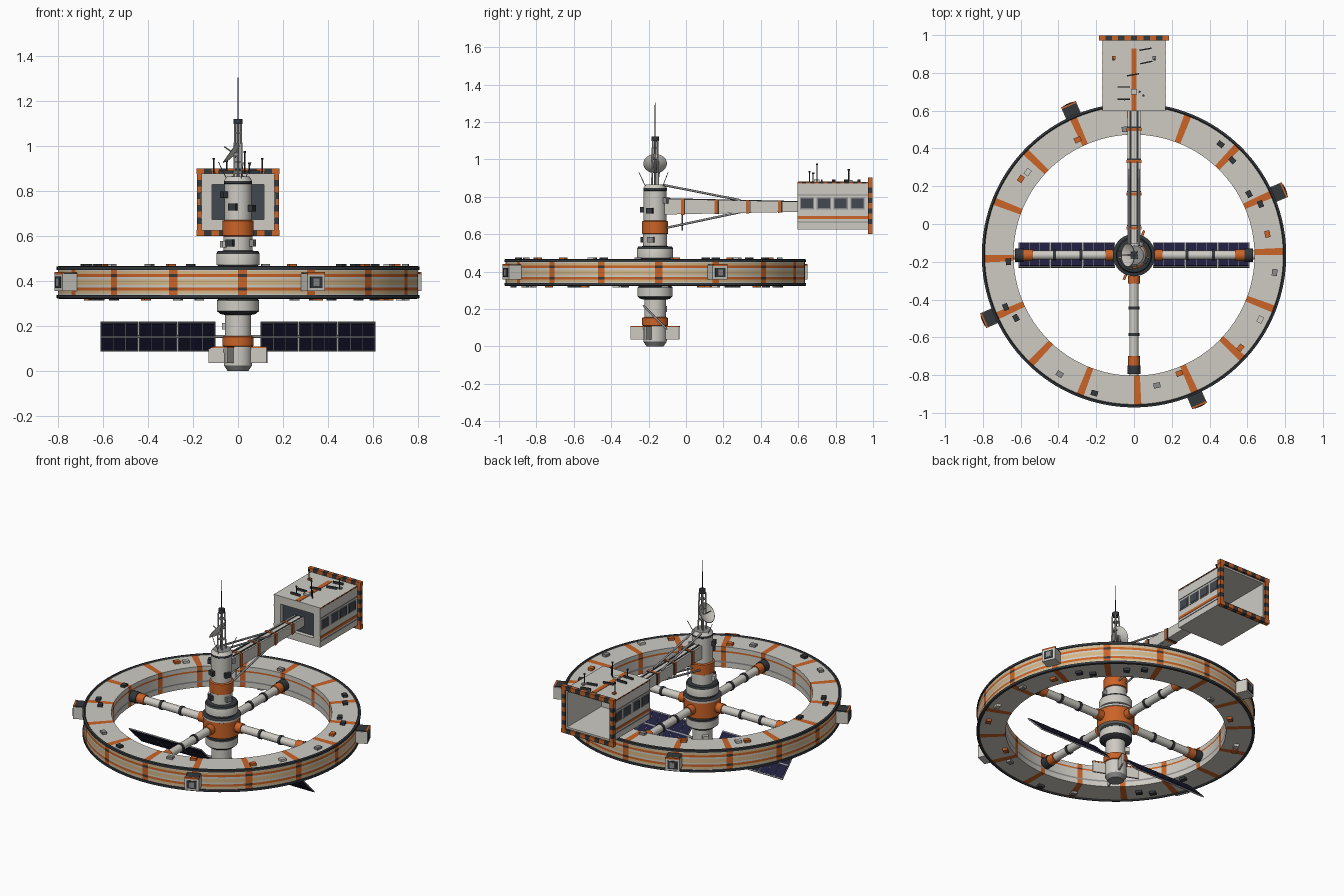
import bpy, bmesh, math
from mathutils import Matrix, Vector

if "Cube" in bpy.data.objects:
    bpy.data.objects.remove(bpy.data.objects["Cube"])

COLOURS = [("hull_white", (.62, .60, .55)), ("safety_orange", (.60, .125, .02)),
           ("charcoal", (.035, .04, .045)), ("pale_tan", (.66, .47, .24)),
           ("metal_grey", (.27, .27, .27)), ("solar_navy", (.014, .014, .05)),
           ("window_slate", (.055, .065, .08))]
W, O, D, T, G, N, S = range(len(COLOURS))
MATS = []
for name, rgb in COLOURS:
    m = bpy.data.materials.new(name)
    m.use_nodes = True
    m.diffuse_color = (*rgb, 1)
    m.node_tree.nodes["Principled BSDF"].inputs["Base Color"].default_value = (*rgb, 1)
    MATS.append(m)

CY = -.165                                  # station axis
AXIS = Matrix.Translation((0, CY, 0))
made = []


def turn(deg, axis='Z'):
    return Matrix.Rotation(math.radians(deg), 4, axis)


class Part:
    """Collects primitives into one named mesh."""
    def __init__(self):
        self.bm = bmesh.new()

    def paint(self, verts, mat):
        for f in {f for v in verts for f in v.link_faces}:
            f.material_index = mat

    def box(self, mat, centre, size, xf=Matrix()):
        m = xf @ Matrix.Translation(centre) @ Matrix.Diagonal((*size, 1))
        self.paint(bmesh.ops.create_cube(self.bm, size=1, matrix=m)["verts"], mat)

    def rod(self, mat, a, b, r, r2=None, segs=12):
        a, b = Vector(a), Vector(b)
        m = Matrix.Translation((a + b) / 2) @ (b - a).to_track_quat('Z', 'Y').to_matrix().to_4x4()
        out = bmesh.ops.create_cone(self.bm, cap_ends=True, segments=segs, radius1=r,
                                    radius2=r if r2 is None else r2, depth=(b - a).length, matrix=m)
        self.paint(out["verts"], mat)

    def lathe(self, profile, segs=32, closed=False, rule=lambda i, mat: mat):
        """profile rows are (radius, z, material of the band that follows)"""
        rings = [[self.bm.verts.new((r * math.cos(math.tau * i / segs),
                                     r * math.sin(math.tau * i / segs), z))
                  for i in range(segs)] for r, z, _ in profile]
        n = len(rings)
        for j in range(n if closed else n - 1):
            p, q = rings[j], rings[(j + 1) % n]
            for i in range(segs):
                k = (i + 1) % segs
                f = self.bm.faces.new((p[i], p[k], q[k], q[i]))
                f.material_index = rule(i, profile[j][2])
        if not closed:
            for ring, row in ((rings[0], profile[0]), (rings[-1], profile[-1])):
                self.bm.faces.new(ring).material_index = row[2]

    def done(self, name, xf=Matrix()):
        self.bm.transform(xf)
        bmesh.ops.recalc_face_normals(self.bm, faces=self.bm.faces)
        used = sorted({f.material_index for f in self.bm.faces})
        for f in self.bm.faces:
            f.material_index = used.index(f.material_index)
        me = bpy.data.meshes.new(name)
        self.bm.to_mesh(me)
        self.bm.free()
        for i in used:
            me.materials.append(MATS[i])
        ob = bpy.data.objects.new(name, me)
        bpy.context.collection.objects.link(ob)
        made.append(ob)


# Habitat ring: striped outer wall, dark rims, a marker every eighth segment
RZ = .395
wall = [(.056, W), (.05, T), (.037, O), (.023, W), (.012, T),
        (-.012, W), (-.023, O), (-.037, T), (-.05, W)]
ring = [(.638, .066, W), (.79, .066, D), (.795, .073, D), (.806, .07, D), (.806, .056, D)]
ring += [(.8, z, m) for z, m in wall]
ring += [(.8, -.056, D), (.806, -.056, D), (.806, -.07, D), (.795, -.073, D), (.79, -.066, W),
         (.638, -.066, W), (.638, -.035, G), (.638, -.025, W), (.638, .03, O), (.638, .04, W)]
marker = {W: O, T: O, O: D}
p = Part()
p.lathe(ring, 128, True, lambda i, m: marker.get(m, m) if i % 8 == 0 else m)
p.done("habitat_ring", AXIS @ Matrix.Translation((0, 0, RZ)))

# Small equipment boxes on both ring faces: angle, radius, colour
KIT = [(52, .745, D), (44, .724, D), (28, .69, D), (22, .722, D), (9, .715, O), (-7, .75, G),
       (-27, .75, W), (-41, .747, O), (-69, .67, O), (-80, .7, G), (-106, .76, D), (-122, .743, G),
       (208, .708, D), (202, .733, D), (183, .666, D), (146, .722, O), (142, .714, W),
       (116, .68, O), (94, .668, G)]
p = Part()
for a, r, mat in KIT:
    p.box(mat, (r, 0, RZ + .07), (.028, .036, .022), turn(a))
    p.box(mat, (r, 0, RZ - .07), (.028, .036, .022), turn(a + 11))
p.done("ring_equipment", AXIS)

# Four docking pods on the outer wall
p = Part()
for k in range(4):
    t = turn(23.5 + 90 * k)
    p.box(W, (.83, 0, RZ), (.08, .085, .075), t)
    p.box(D, (.83, 0, RZ + .04), (.076, .08, .008), t)
    p.box(O, (.866, 0, RZ + .04), (.01, .085, .01), t)
    p.box(D, (.871, 0, RZ), (.006, .058, .05), t)
    p.box(G, (.873, 0, RZ), (.006, .03, .034), t)
p.done("docking_pods", AXIS)

# Spokes
p = Part()
for k in range(4):
    d = turn(90 * k).to_3x3() @ Vector((1, 0, 0))
    for a, b, r, mat in [(.08, .65, .024, W), (.11, .15, .031, O), (.272, .288, .029, D),
                         (.412, .428, .029, D), (.535, .585, .031, O), (.585, .63, .035, D)]:
        p.rod(mat, d * a + Vector((0, 0, RZ)), d * b + Vector((0, 0, RZ)), r, segs=20)
p.done("spokes", AXIS)

# Central column, bottom to top
p = Part()
p.lathe([(.045, 0, G), (.062, .025, W), (.064, .11, O), (.07, .113, O), (.07, .152, O),
         (.058, .157, W), (.058, .25, D), (.08, .255, D), (.094, .268, W), (.094, .315, D),
         (.088, .32, D), (.088, .335, W), (.108, .34, O), (.108, .44, W), (.112, .442, W),
         (.112, .455, D), (.088, .46, D), (.088, .47, W), (.096, .473, W), (.096, .522, D),
         (.09, .534, D), (.064, .536, W), (.064, .6, O), (.07, .603, O), (.07, .668, O),
         (.061, .672, W), (.061, .832, D), (.063, .834, D), (.063, .846, W), (.05, .866, G)], 40)
p.done("central_column", AXIS)

# Boxes, whiskers and small fittings on the column
p = Part()
for a, z, mat in [(205, .785, D), (-25, .725, D), (-110, .73, D), (-20, .57, G),
                  (200, .565, W), (-120, .57, D), (140, .2, W), (60, .78, G)]:
    p.box(mat, (.066, 0, z), (.026, .036, .03), turn(a))
for a in (50, 165, 285):
    v = turn(a).to_3x3() @ Vector((1, 0, 0))
    p.rod(G, v * .05 + Vector((0, 0, .85)), v * .09 + Vector((0, 0, .93)), .002, segs=6)
p.done("column_fittings", AXIS)

# Stabiliser fins with orange top edges
p = Part()
for k in range(4):
    t = turn(67.5 + 90 * k)
    p.box(W, (.095, 0, .07), (.09, .01, .066), t)
    p.box(O, (.095, 0, .106), (.092, .013, .007), t)
p.done("stabiliser_fins", AXIS)

# Solar wings, tilted
for side, name in ((1, "left_solar_wing"), (-1, "right_solar_wing")):
    p = Part()
    p.rod(G, (side * .04, 0, 0), (side * .61, 0, 0), .007)
    for k in range(3):
        x = side * (.185 + .171 * k)
        p.box(G, (x, 0, 0), (.168, .182, .007))
        for c in range(3):
            for row in (-1, 1):
                p.box(N, (x + (c - 1) * .054, row * .044, 0), (.051, .08, .011))
    p.done(name, Matrix.Translation((0, CY, .155)) @ turn(-45, 'X'))

# Lattice mast with aerial
p = Part()
for sx in (-1, 1):
    for sy in (-1, 1):
        p.rod(W, (sx * .017, sy * .017, .86), (sx * .013, sy * .013, 1.1), .0045, segs=8)
for z in (.93, 1.0, 1.06):
    p.box(G, (0, 0, z), (.034, .034, .005))
p.rod(G, (0, 0, .86), (0, 0, 1.1), .006, segs=8)
p.rod(D, (0, 0, 1.098), (0, 0, 1.122), .02, segs=16)
p.rod(D, (0, 0, 1.12), (0, 0, 1.305), .003, .002, segs=8)
p.done("mast", AXIS)

# Dish
p = Part()
p.lathe([(.004, -.018, W), (.035, -.012, W), (.063, .004, G), (.06, .006, W),
         (.033, -.008, W), (.004, -.013, W)], 32)
p.rod(G, (0, 0, -.014), (0, 0, .04), .003, segs=8)
p.rod(G, (0, 0, -.03), (0, 0, -.014), .012, segs=12)
p.done("dish", Matrix.Translation((-.028, CY, .975)) @ turn(-55, 'Y'))

# Boom to the hangar, tapering away from the column
BZ = .747
p = Part()
p.box(W, (0, .25, BZ), (.068, .76, .08))
for sx in (-1, 1):
    p.box(D, (sx * .018, .25, BZ + .041), (.009, .74, .006))
for y in (-.02, .16, .33, .5):
    p.box(O, (0, y, BZ), (.078, .016, .088))
    p.box(D, (0, y + .012, BZ), (.075, .007, .085))
for v in p.bm.verts:
    v.co.z = BZ + (v.co.z - BZ) * (1.04 - .5 * (v.co.y + .11))
p.done("hangar_boom")

p = Part()
for sx in (-.026, .026):
    p.rod(G, (sx, CY + .05, .862), (sx, .29, .782), .006)
    p.rod(G, (sx, CY + .05, .632), (sx, .31, .722), .006)
p.rod(G, (0, -.02, .62), (0, -.02, .72), .004, segs=8)
p.done("boom_struts")

# Hangar: five walls, open at the rear
HZ, Y0, Y1 = .752, .597, .985
YM, YL = (Y0 + Y1) / 2, Y1 - Y0
p = Part()
for s in (-1, 1):
    p.box(W, (0, YM, HZ + s * .12), (.326, YL, .014))
    p.box(W, (s * .156, YM, HZ), (.014, YL, .24))
    p.box(W, (s * .136, Y0 + .015, HZ), (.04, .03, .24))
    p.box(W, (0, Y0 + .015, HZ + s * .1), (.3, .03, .046))
p.box(S, (0, Y0 + .03, HZ), (.3, .01, .23))
p.box(W, (0, Y0 + .04, HZ), (.3, .01, .23))
p.done("hangar_shell")

# Side windows, stripes and trim
p = Part()
for s in (-1, 1):
    x = s * .163
    for k in range(4):
        p.box(G, (x, .647 + .09 * k, .765), (.006, .076, .064))
        p.box(S, (x + s * .001, .647 + .09 * k, .765), (.008, .064, .052))
    p.box(O, (x, YM, .688), (.005, YL, .016))
    for z in (.665, .81):
        p.box(G, (x, YM, z), (.006, YL, .005))
p.done("hangar_side_details")

# Roof stripe, hatch, bars and aerials
RT = HZ + .127
p = Part()
p.box(O, (0, .765, RT), (.028, .33, .005))
p.box(W, (0, .7, RT + .006), (.034, .03, .014))
for x, y, a in [(.06, .925, 10), (.065, .855, 12), (-.005, .79, 10), (-.055, .725, 0), (-.055, .66, 0)]:
    p.box(D, (0, 0, 0), (.065, .007, .016), Matrix.Translation((x, y, RT + .006)) @ turn(a))
for x, y, h in [(-.108, .87, .07), (.108, .87, .07), (-.05, .66, .06), (.03, .7, .1), (.05, .68, .05)]:
    p.rod(D, (x, y, RT), (x, y, RT + h), .003, segs=8)
    p.rod(D, (x, y, RT + h - .008), (x, y, RT + h), .006, segs=8)
for x in (-.108, .108):
    p.box(O if x < 0 else G, (x, .88, RT + .004), (.018, .018, .012))
p.done("hangar_roof_details")

# Hazard striped frame round the rear opening, and striped roof edges
p = Part()


def striped(a, b, n, size):
    a, b = Vector(a), Vector(b)
    cell = [max(abs(d) / n, size) for d in b - a]
    for i in range(n):
        p.box(D if i % 2 else O, a.lerp(b, (i + .5) / n), cell)


for s in (-1, 1):
    striped((-.185, Y1, HZ + s * .137), (.185, Y1, HZ + s * .137), 11, .026)
    striped((s * .17, Y1, HZ - .125), (s * .17, Y1, HZ + .125), 9, .026)
    striped((s * .162, Y0, RT - .004), (s * .162, Y1, RT - .004), 17, .007)
p.done("hazard_frame")

# Smooth the round parts, keep the edges crisp
bpy.ops.object.select_all(action='DESELECT')
for ob in made:
    ob.select_set(True)
bpy.context.view_layer.objects.active = made[0]
bpy.ops.object.shade_smooth_by_angle(angle=math.radians(32))
